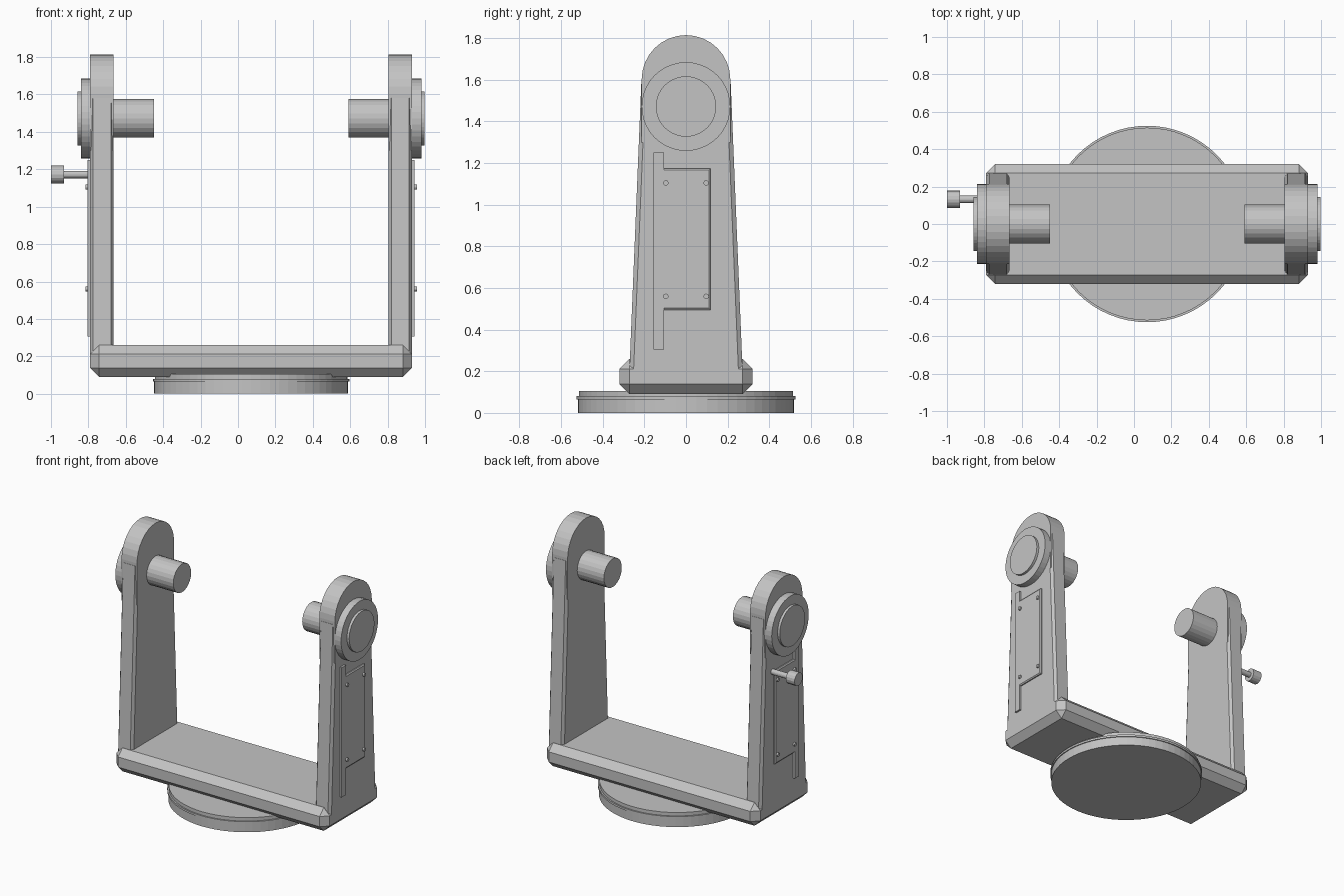
import bpy, bmesh
from math import sin, cos, pi

if "Cube" in bpy.data.objects:
    bpy.data.objects.remove(bpy.data.objects["Cube"])

GREY = (0.55, 0.55, 0.55, 1)
metal = bpy.data.materials.new("plain grey")
metal.use_nodes = True
metal.diffuse_color = GREY
metal.node_tree.nodes["Principled BSDF"].inputs["Base Color"].default_value = GREY

CX = 0.07      # x of the cradle's mid-plane
PIVOT = 1.472  # height of the pivot axis


def finish(name, bm):
    bmesh.ops.recalc_face_normals(bm, faces=bm.faces)
    mesh = bpy.data.meshes.new(name)
    bm.to_mesh(mesh)
    bm.free()
    mesh.materials.append(metal)
    obj = bpy.data.objects.new(name, mesh)
    bpy.context.collection.objects.link(obj)
    return obj


def loft(name, rings):
    """Skin a row of equal-length point rings and cap both ends."""
    bm = bmesh.new()
    rows = [[bm.verts.new(p) for p in ring] for ring in rings]
    for a, b in zip(rows, rows[1:]):
        for i in range(len(a)):
            j = (i + 1) % len(a)
            bm.faces.new((a[i], a[j], b[j], b[i]))
    bm.faces.new(rows[0])
    bm.faces.new(rows[-1])
    return finish(name, bm)


def turned_x(name, side, profile, y, z, n=32):
    """Round part along x; profile holds (distance from mid-plane, radius)."""
    loft(name, [[(CX + side * u, y + r * cos(2 * pi * i / n), z + r * sin(2 * pi * i / n))
                 for i in range(n)] for u, r in profile])


def slab(name, side, layers):
    """Flat part facing x; layers hold (distance from mid-plane, yz outline)."""
    loft(name, [[(CX + side * u, y, z) for y, z in outline] for u, outline in layers])


# Turntable disc with a thin raised rim
steps = [(0, .518), (.065, .518), (.065, .525), (.08, .525), (.08, .515), (.105, .515)]
n = 64
loft("turntable", [[(CX + r * cos(2 * pi * i / n), r * sin(2 * pi * i / n), z)
                    for i in range(n)] for z, r in steps])

# Cross beam: a box with all edges chamfered
bm = bmesh.new()
bmesh.ops.create_cube(bm, size=1)
for v in bm.verts:
    v.co = (CX + v.co.x * 1.72, v.co.y * 0.64, 0.175 + v.co.z * 0.17)
bmesh.ops.bevel(bm, geom=bm.edges[:], offset=0.048, segments=1, affect='EDGES')
finish("cross_beam", bm)


def arm_section(side, half, z):
    cut = half - 0.02
    pts = [(.735, -cut), (.75, -half), (.845, -half), (.86, -cut),
           (.86, cut), (.845, half), (.75, half), (.735, cut)]
    return [(CX + side * u, y, z) for u, y in pts]


# Rounded head outline and cover outlines
R = 0.213
head = [(R * cos(pi * i / 16), 1.602 + R * sin(pi * i / 16)) for i in range(17)]
head += [(-R, 1.3), (R, 1.3)]


def cover_outline(inset):
    edge, low, high = .118 - inset, .495 + inset, 1.175 - inset
    return [(-.155, .305), (-.105, .305), (-.105, low), (edge, low),
            (edge, high), (-.105, high), (-.105, 1.25), (-.155, 1.25)]


for label, side in (("left", 1), ("right", -1)):
    # Tapered upright and its head
    loft(label + "_arm", [arm_section(side, .272, .2), arm_section(side, .215, 1.58)])
    slab(label + "_arm_head", side, [(.735, head), (.86, head)])
    # Pivot pin inside, stepped bearing cap outside
    turned_x(label + "_pivot_pin", side, [(.52, .103), (.74, .103)], 0, PIVOT, 24)
    turned_x(label + "_bearing_cap", side,
             [(.85, R), (.91, R), (.91, .145), (.928, .145)], 0, PIVOT, 40)
    # Service cover with four bolts
    slab(label + "_cover", side,
         [(.855, cover_outline(0)), (.868, cover_outline(0)), (.874, cover_outline(.008))])
    for y in (-.097, .097):
        for z in (.56, 1.105):
            turned_x(label + "_cover_bolt", side, [(.87, .013), (.886, .013)], y, z, 12)

# Locking screw on the right arm
turned_x("locking_screw", -1, [(.85, .02), (1.0, .02), (1.0, .047), (1.07, .047)],
         .132, 1.172, 16)
